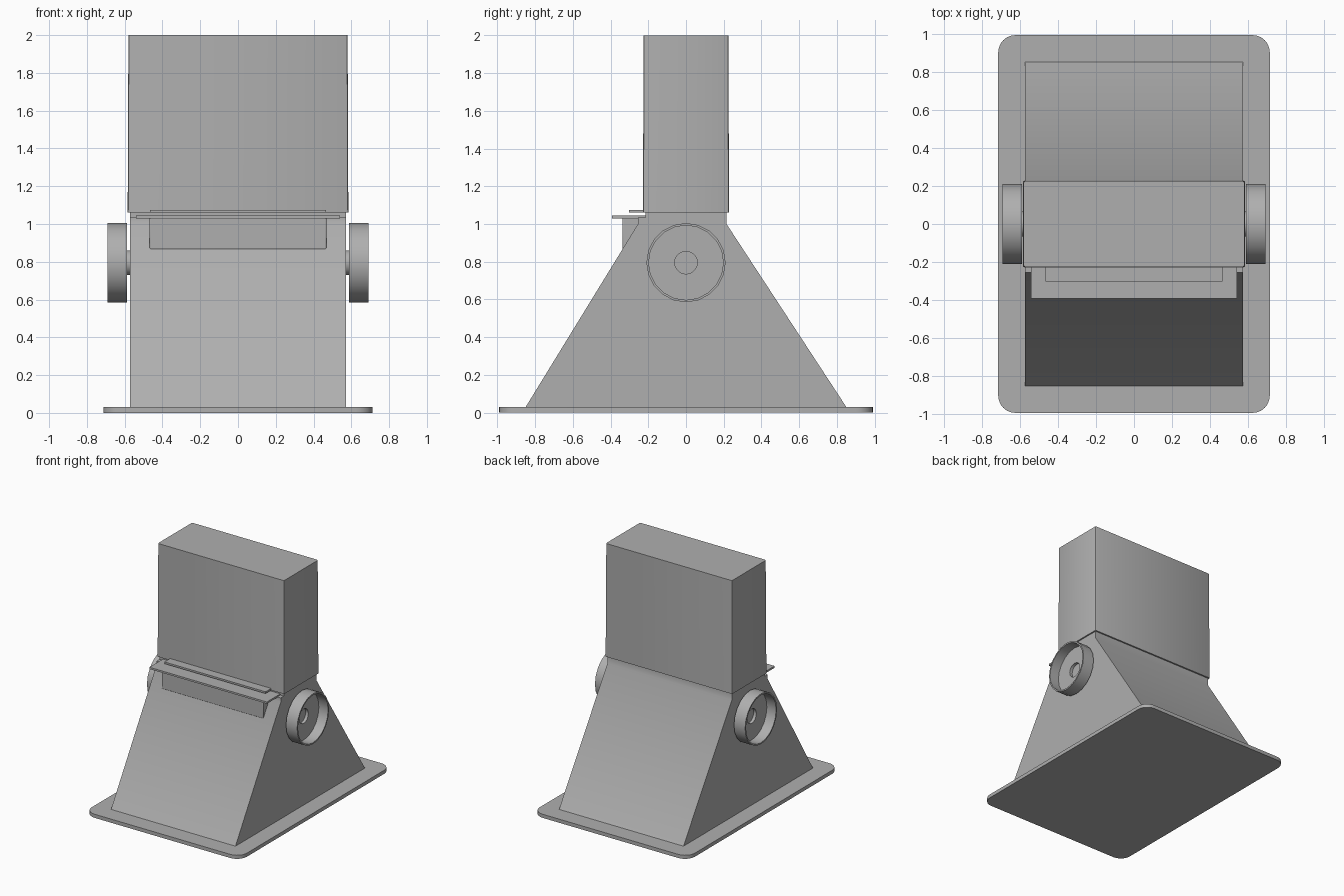
import bpy, bmesh, math

if "Cube" in bpy.data.objects:
    bpy.data.objects.remove(bpy.data.objects["Cube"])

GREY = bpy.data.materials.new("mid_grey")
GREY.diffuse_color = (0.43, 0.43, 0.43, 1)
GREY.use_nodes = True
GREY.node_tree.nodes["Principled BSDF"].inputs["Base Color"].default_value = GREY.diffuse_color


def finish(name, bm, bevel=0):
    bmesh.ops.recalc_face_normals(bm, faces=bm.faces)
    mesh = bpy.data.meshes.new(name)
    bm.to_mesh(mesh)
    bm.free()
    mesh.materials.append(GREY)
    ob = bpy.data.objects.new(name, mesh)
    bpy.context.collection.objects.link(ob)
    if bevel:
        mod = ob.modifiers.new("soft_edges", 'BEVEL')
        mod.width, mod.segments = bevel, 2
        mod.limit_method = 'ANGLE'
    bpy.ops.object.select_all(action='DESELECT')
    ob.select_set(True)
    bpy.context.view_layer.objects.active = ob
    bpy.ops.object.shade_smooth_by_angle(angle=math.radians(35))
    return ob


def prism(name, points, direction, bevel=0):
    bm = bmesh.new()
    face = bm.faces.new([bm.verts.new(p) for p in points])
    new = bmesh.ops.extrude_face_region(bm, geom=[face])['geom']
    bmesh.ops.translate(bm, vec=direction,
                        verts=[v for v in new if isinstance(v, bmesh.types.BMVert)])
    return finish(name, bm, bevel)


def box(name, x, y0, y1, z0, z1, bevel=0):
    pts = [(-x, y0, z0), (x, y0, z0), (x, y1, z0), (-x, y1, z0)]
    return prism(name, pts, (0, 0, z1 - z0), bevel)


def rounded_rect(x, y, r, z, steps):
    pts = []
    for i, (sx, sy) in enumerate([(1, 1), (-1, 1), (-1, -1), (1, -1)]):
        for k in range(steps + 1):
            a = math.radians(90 * (i + k / steps))
            pts.append((sx * (x - r) + r * math.cos(a), sy * (y - r) + r * math.sin(a), z))
    return pts


# Rounded base plate
prism("base_plate", rounded_rect(0.713, 0.992, 0.09, 0, 6), (0, 0, 0.03))

# Sloping stand with a short neck
side = [(-0.85, 0.03), (0.85, 0.03), (0.215, 1.0), (0.215, 1.07),
        (-0.215, 1.07), (-0.215, 1.035), (-0.255, 1.035), (-0.255, 1.0)]
prism("stand_body", [(-0.572, y, z) for y, z in side], (1.144, 0, 0))

# Tall upper block with softened upright edges, slightly fuller at the bottom
bm = bmesh.new()
rings = [[bm.verts.new(p) for p in rounded_rect(x, y, 0.01, z, 2)]
         for x, y, z in [(0.584, 0.228, 1.06), (0.583, 0.227, 1.4), (0.58, 0.225, 2.0)]]
for lo, hi in zip(rings, rings[1:]):
    for i in range(len(lo)):
        j = (i + 1) % len(lo)
        bm.faces.new((lo[i], lo[j], hi[j], hi[i]))
bm.faces.new(rings[0][::-1])
bm.faces.new(rings[-1])
finish("upper_block", bm)

# Front shelf, upper strip and the box beneath
box("front_shelf", 0.54, -0.392, -0.2, 1.03, 1.045)
box("shelf_strip", 0.465, -0.302, -0.2, 1.06, 1.075)
box("shelf_support", 0.468, -0.337, -0.2, 0.865, 1.032, 0.006)

# Dished side wheels with a recessed hub, lathed about the x axis (x, radius)
profile = [(0.56, 0.066), (0.588, 0.066), (0.588, 0.21), (0.69, 0.21),
           (0.69, 0.198), (0.605, 0.198), (0.605, 0.06), (0.58, 0.06), (0.58, 0)]
for label, s in (("right", 1), ("left", -1)):
    bm = bmesh.new()
    vs = [bm.verts.new((s * x, 0, 0.795 + r)) for x, r in profile]
    es = [bm.edges.new(p) for p in zip(vs, vs[1:])]
    bmesh.ops.spin(bm, geom=vs + es, cent=(0, 0, 0.795), axis=(1, 0, 0),
                   angle=math.tau, steps=20)
    bmesh.ops.remove_doubles(bm, verts=bm.verts, dist=0.0005)
    finish(label + "_wheel", bm)
